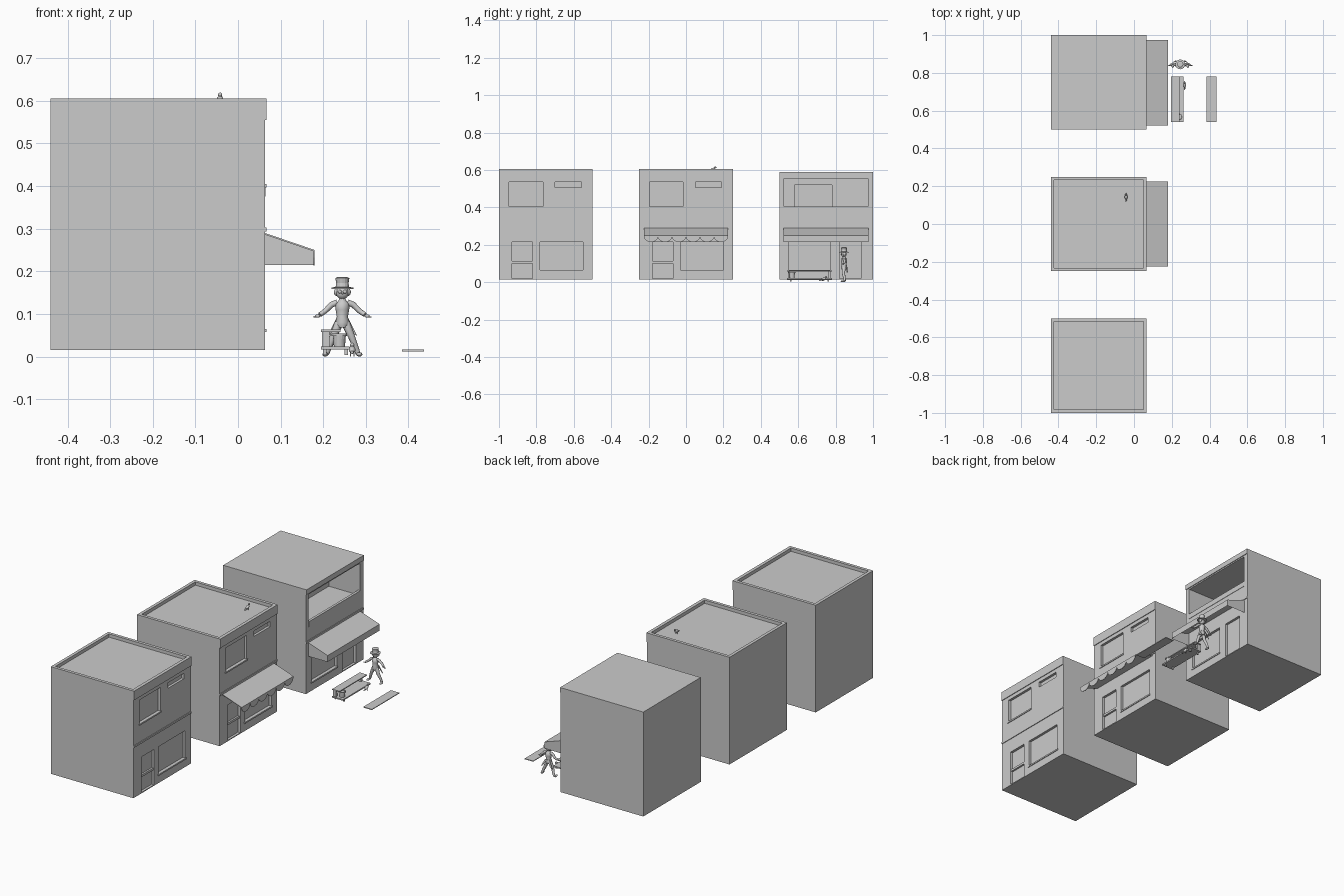
import bpy, bmesh, math
from mathutils import Vector, Matrix

if "Cube" in bpy.data.objects:
    bpy.data.objects.remove(bpy.data.objects["Cube"])

FX = 0.063  # x of the facade plane


def add_mesh(name, bm):
    bmesh.ops.recalc_face_normals(bm, faces=bm.faces)
    me = bpy.data.meshes.new(name)
    bm.to_mesh(me)
    bm.free()
    ob = bpy.data.objects.new(name, me)
    bpy.context.collection.objects.link(ob)
    return ob


def boxes(name, items):
    """Each item is (x0, x1, y0, y1, z0, z1)."""
    bm = bmesh.new()
    for x0, x1, y0, y1, z0, z1 in items:
        m = Matrix.Translation(((x0 + x1) / 2, (y0 + y1) / 2, (z0 + z1) / 2))
        m = m @ Matrix.Diagonal((x1 - x0, y1 - y0, z1 - z0, 1))
        bmesh.ops.create_cube(bm, size=1, matrix=m)
    return add_mesh(name, bm)


def prism(name, pts, direction):
    bm = bmesh.new()
    f = bm.faces.new([bm.verts.new(p) for p in pts])
    r = bmesh.ops.extrude_face_region(bm, geom=[f])
    vs = [v for v in r["geom"] if isinstance(v, bmesh.types.BMVert)]
    bmesh.ops.translate(bm, verts=vs, vec=direction)
    bm.faces.ensure_lookup_table()
    return add_mesh(name, bm)


def cut(ob, items):
    cutter = boxes("cutter", items)
    mod = ob.modifiers.new("openings", "BOOLEAN")
    mod.operation, mod.solver, mod.object = "DIFFERENCE", "EXACT", cutter
    bpy.context.view_layer.objects.active = ob
    bpy.ops.object.modifier_apply(modifier=mod.name)
    bpy.data.objects.remove(cutter)


def balls(name, items, seg=12):
    """Each item is (centre, radii, tilt about x)."""
    bm = bmesh.new()
    for c, r, tilt in items:
        m = Matrix.Translation(c) @ Matrix.Rotation(tilt, 4, "X") @ Matrix.Diagonal((*r, 1))
        bmesh.ops.create_uvsphere(bm, u_segments=seg, v_segments=8, radius=1, matrix=m)
    for f in bm.faces:
        f.smooth = True
    return add_mesh(name, bm)


def lathe(name, profile, centre, seg=16):
    bm = bmesh.new()
    rings = []
    for r, z in profile:
        rings.append([bm.verts.new((centre[0] + r * math.cos(i * math.tau / seg),
                                    centre[1] + r * math.sin(i * math.tau / seg), z)) for i in range(seg)])
    for a, b in zip(rings, rings[1:]):
        for i in range(seg):
            bm.faces.new((a[i], a[(i + 1) % seg], b[(i + 1) % seg], b[i]))
    bm.faces.new(rings[0])
    bm.faces.new(rings[-1])
    return add_mesh(name, bm)


def limb(name, pts, radii):
    cu = bpy.data.curves.new(name, "CURVE")
    cu.dimensions, cu.bevel_depth, cu.bevel_resolution, cu.use_fill_caps = "3D", 1, 2, True
    sp = cu.splines.new("POLY")
    sp.points.add(len(pts) - 1)
    for p, co, r in zip(sp.points, pts, radii):
        p.co, p.radius = (*co, 1), r
    ob = bpy.data.objects.new(name, cu)
    bpy.context.collection.objects.link(ob)
    return ob


def recess(y0, y1, z0, z1, d=0.014):
    return (FX - d, FX + 0.05, y0, y1, z0, z1)


def sill(y0, y1, z):
    return (FX - 0.005, FX + 0.004, y0 - 0.006, y1 + 0.006, z - 0.008, z)


def ledge(y, z0, z1):
    return (FX - 0.005, 0.067, y, y + 0.5, z0, z1)


# Two matching buildings with sunken roofs
for name, y in (("plain_shop", -1.0), ("scalloped_shop", -0.25)):
    shop = boxes(name, [(-0.44, FX, y, y + 0.5, 0.015, 0.605)])
    cut(shop, [recess(y + 0.07, y + 0.18, 0.02, 0.215),
               recess(y + 0.22, y + 0.45, 0.065, 0.215),
               recess(y + 0.055, y + 0.235, 0.405, 0.535),
               recess(y + 0.30, y + 0.44, 0.505, 0.535),
               (-0.423, FX - 0.014, y + 0.017, y + 0.483, 0.587, 0.7)])
    boxes(name + "_trim", [ledge(y, 0.555, 0.605), ledge(y, 0.293, 0.303),
                           sill(y + 0.22, y + 0.45, 0.065), sill(y + 0.055, y + 0.235, 0.405)])
    boxes(name + "_door_rail", [(FX - 0.014, FX - 0.004, y + 0.07, y + 0.18, 0.10, 0.112)])

# Building with a flat roof and a deep balcony
shop = boxes("balcony_shop", [(-0.44, FX, 0.5, 1.0, 0.015, 0.59)])
cut(shop, [recess(0.55, 0.77, 0.065, 0.215), recess(0.82, 0.935, 0.02, 0.215),
           (FX - 0.19, FX + 0.05, 0.525, 0.972, 0.378, 0.555)])
cut(shop, [(FX - 0.205, FX - 0.15, 0.58, 0.78, 0.379, 0.52)])
boxes("balcony_parapet", [(FX - 0.012, 0.065, 0.525, 0.972, 0.376, 0.405)])
boxes("balcony_shop_trim", [ledge(0.5, 0.562, 0.59), ledge(0.5, 0.293, 0.303), sill(0.55, 0.77, 0.065)])

# Scalloped awning
prism("scalloped_awning", [(FX, -0.225, 0.29), (0.18, -0.225, 0.25), (0.18, -0.225, 0.246), (FX, -0.225, 0.286)],
      (0, 0.45, 0))
n, steps = 6, 8
edge = [(0.177, -0.225, 0.249)]
for i in range(n):
    for k in range(steps + 1):
        if i and not k:
            continue
        t = k / steps
        edge.append((0.177, -0.225 + 0.075 * (i + (1 - math.cos(math.pi * t)) / 2),
                     0.244 - 0.03 * math.sin(math.pi * t)))
edge.append((0.177, 0.225, 0.249))
prism("scalloped_valance", edge, (0.003, 0, 0))

# Plain awning, open underneath and against the wall
bm = bmesh.new()
ends = [[bm.verts.new((x, y, z)) for x, z in ((FX, 0.215), (FX, 0.29), (0.18, 0.25), (0.18, 0.215))]
        for y in (0.522, 0.975)]
for e in ends:
    bm.faces.new(e)
for i in (1, 2):
    bm.faces.new((ends[0][i], ends[0][i + 1], ends[1][i + 1], ends[1][i]))
add_mesh("plain_awning", bm)

# Low bench with shelf, pot, and separate ground plank
boxes("bench", [(0.195, 0.24, 0.54, 0.78, 0.058, 0.063), (0.195, 0.262, 0.54, 0.78, 0.016, 0.023)]
      + [(0.197, 0.215, y, y + 0.012, 0.022, 0.059) for y in (0.545, 0.763)]
      + [(x, x + 0.008, y, y + 0.008, 0.004, 0.018) for x in (0.2, 0.25) for y in (0.555, 0.757)])
lathe("pot", [(0.013, 0.023), (0.015, 0.048), (0.018, 0.048), (0.018, 0.054), (0.015, 0.054), (0.014, 0.049)],
      (0.238, 0.567))
boxes("ground_plank", [(0.385, 0.437, 0.54, 0.78, 0.012, 0.016)])

# Standing figure
CX, CY = 0.245, 0.845
limb("torso", [(CX, CY, z) for z in (0.068, 0.08, 0.093, 0.11, 0.124, 0.131, 0.138)],
     [0.013, 0.017, 0.013, 0.016, 0.017, 0.009, 0.006])
balls("head", [((CX, CY - 0.001, 0.15), (0.015, 0.014, 0.016), 0), ((CX, CY - 0.015, 0.149), (0.003, 0.004, 0.003), 0)])
balls("hair", [((CX + s * 0.013, CY + 0.003, 0.151), (0.007, 0.009, 0.009), 0) for s in (-1, 1)])
balls("glasses", [((CX + s * 0.006, CY - 0.013, 0.152), (0.005, 0.003, 0.004), 0) for s in (-1, 1)])
hat = lathe("hat", [(0.014, 0.158), (0.026, 0.159), (0.026, 0.162), (0.016, 0.163), (0.0145, 0.172),
                    (0.0165, 0.184), (0.010, 0.187)], (CX, CY))
for s, side in ((-1, "left"), (1, "right")):
    limb(side + "_arm", [(CX + s * 0.012, CY, 0.127), (CX + s * 0.025, CY, 0.122), (CX + s * 0.040, CY + 0.003, 0.107),
                         (CX + s * 0.053, CY - 0.004, 0.098)], [0.007, 0.007, 0.006, 0.0055])
    balls(side + "_hand", [((CX + s * 0.058, CY - 0.005, 0.095), (0.006, 0.003, 0.004), 0),
                           ((CX + s * 0.065, CY - 0.005, 0.093), (0.004, 0.002, 0.0015), 0)], 8)
    limb(side + "_leg", [(CX + s * 0.008, CY, 0.078), (CX + s * 0.021, CY - 0.004, 0.048),
                         (CX + s * 0.030, CY + 0.002, 0.025), (CX + s * 0.037, CY + 0.004, 0.006)],
         [0.011, 0.0085, 0.007, 0.006])
    balls(side + "_shoe", [((CX + s * 0.040, CY - 0.005, 0.005), (0.007, 0.014, 0.005), 0)])
    prism(side + "_coat_tail", [(CX, CY + 0.013, 0.092), (CX + s * 0.014, CY + 0.010, 0.09),
                                (CX + s * 0.035, CY + 0.015, 0.048), (CX + s * 0.024, CY + 0.017, 0.055)],
          (0, 0.003, 0))

# Birds, one on the roof and one on the ground
for where, x, y, z in (("roof", -0.042, 0.143, 0.587), ("ground", 0.268, 0.735, 0.0)):
    balls(where + "_bird", [((x, y, z + 0.016), (0.008, 0.014, 0.008), 0.35),
                            ((x, y + 0.013, z + 0.027), (0.005, 0.006, 0.0055), 0),
                            ((x, y - 0.016, z + 0.010), (0.004, 0.010, 0.002), 0.35),
                            ((x, y + 0.019, z + 0.026), (0.0015, 0.004, 0.0015), 0)])
    boxes(where + "_bird_legs", [(x + s - 0.001, x + s + 0.001, y - 0.001, y + 0.001, z, z + 0.012)
                                 for s in (-0.004, 0.004)])
